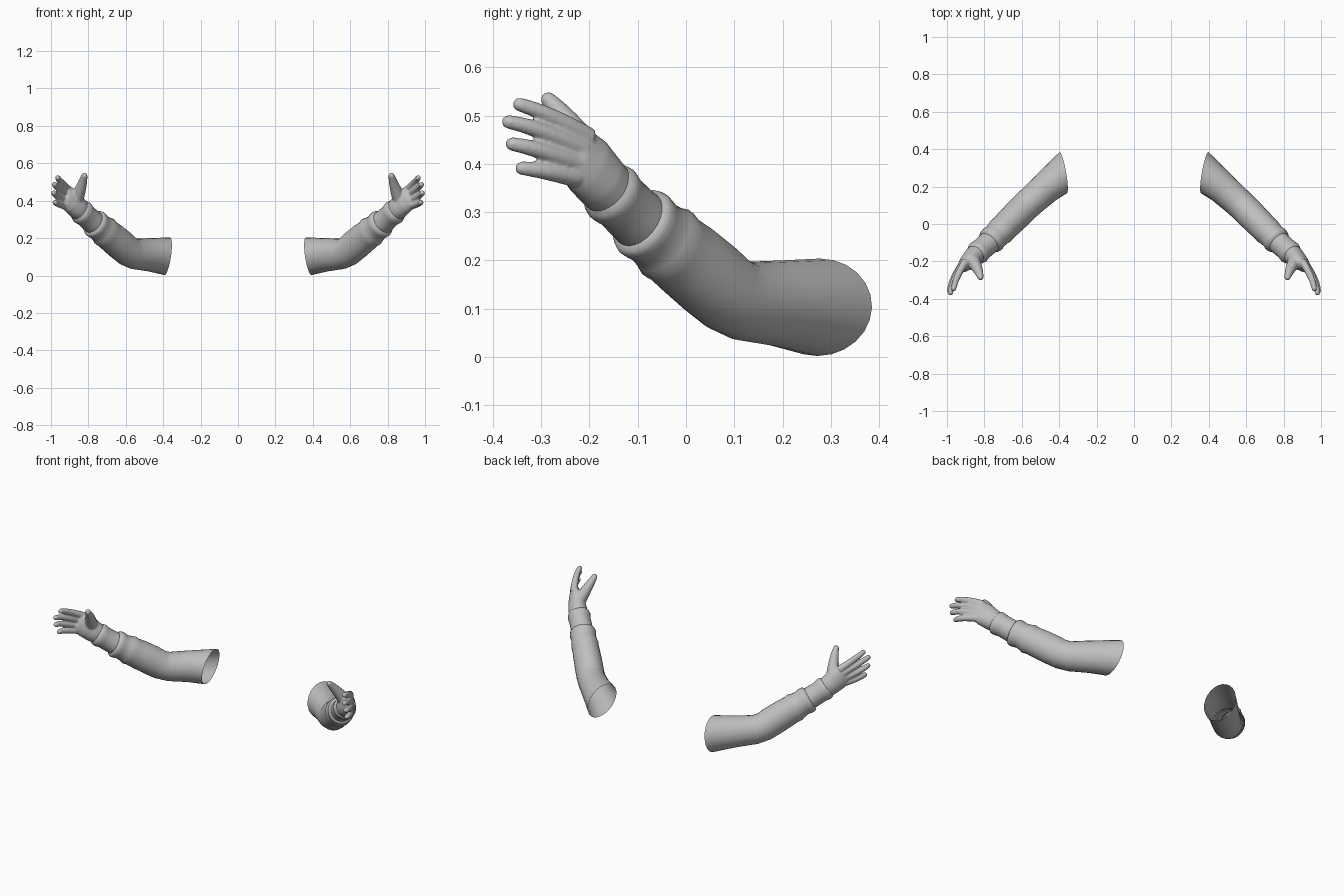
import bpy, bmesh, math
from mathutils import Vector

if "Cube" in bpy.data.objects:
    bpy.data.objects.remove(bpy.data.objects["Cube"])

grey = bpy.data.materials.new("plain_grey")
grey.diffuse_color = (0.52, 0.52, 0.52, 1)
grey.use_nodes = True
grey.node_tree.nodes["Principled BSDF"].inputs["Base Color"].default_value = grey.diffuse_color


def add_tube(bm, stations, hint=(0, 0, 1), sides=24, closed=False, first_normal=None):
    """Loft ellipses; each station is (centre, half width sideways, half width along hint)."""
    pts = [Vector(s[0]) for s in stations]
    hint = Vector(hint)
    rings = []
    for i, (_, a, b) in enumerate(stations):
        n = (pts[min(i + 1, len(pts) - 1)] - pts[max(i - 1, 0)]).normalized()
        if i == 0 and first_normal:
            n = Vector(first_normal).normalized()
        up = (hint - n * hint.dot(n)).normalized()
        side = n.cross(up)
        rings.append([bm.verts.new(pts[i] + side * a * math.cos(t) + up * b * math.sin(t))
                      for t in (math.tau * k / sides for k in range(sides))])
    for r, s in zip(rings, rings[1:]):
        for k in range(sides):
            j = (k + 1) % sides
            bm.faces.new((r[k], r[j], s[j], s[k]))
    if closed:
        bm.faces.new(rings[0][::-1])
        bm.faces.new(rings[-1])


def add_digit(bm, base, mid, tip, r0, r1):
    """Curved, tapering finger with a round tip."""
    b, m, t = Vector(base), Vector(mid), Vector(tip)
    ctrl = m * 2 - (b + t) / 2
    st = []
    for i in range(9):
        u = i / 8
        r = r0 + (r1 - r0) * u
        st.append((b * (1 - u) ** 2 + ctrl * 2 * u * (1 - u) + t * u * u, r, r))
    d = (t - ctrl).normalized()
    for deg in (25, 50, 70, 84):
        a = math.radians(deg)
        st.append((t + d * r1 * math.sin(a), r1 * math.cos(a), r1 * math.cos(a)))
    add_tube(bm, st, sides=14, closed=True)


def finish(bm, name, blend=False):
    """Make the object; mirrored across x for the other arm."""
    bmesh.ops.recalc_face_normals(bm, faces=bm.faces)
    me = bpy.data.meshes.new(name)
    bm.to_mesh(me)
    bm.free()
    me.materials.append(grey)
    for p in me.polygons:
        p.use_smooth = True
    ob = bpy.data.objects.new(name, me)
    bpy.context.collection.objects.link(ob)
    if blend:
        rm = ob.modifiers.new("fuse", 'REMESH')
        rm.mode = 'VOXEL'
        rm.voxel_size = 0.0045
        rm.use_smooth_shade = True
        sm = ob.modifiers.new("soften", 'SMOOTH')
        sm.factor = 0.5
        sm.iterations = 6
    mi = ob.modifiers.new("other_arm", 'MIRROR')
    mi.use_axis = (True, False, False)
    return ob


# Sleeve: open at the shoulder, bent at the elbow, folded near the cuff
bm = bmesh.new()
add_tube(bm, [
    ((0.378, 0.275, 0.103), 0.112, 0.102),
    ((0.475, 0.190, 0.111), 0.085, 0.089),
    ((0.555, 0.118, 0.116), 0.080, 0.082),
    ((0.590, 0.085, 0.132), 0.079, 0.082),
    ((0.625, 0.050, 0.162), 0.079, 0.084),
    ((0.670, 0.005, 0.200), 0.077, 0.083),
    ((0.700, -0.025, 0.224), 0.075, 0.080),
    ((0.713, -0.038, 0.235), 0.077, 0.084),
    ((0.724, -0.049, 0.244), 0.073, 0.077),
    ((0.741, -0.066, 0.258), 0.070, 0.072),
    ((0.752, -0.077, 0.267), 0.073, 0.076),
    ((0.762, -0.087, 0.275), 0.074, 0.078),
    ((0.770, -0.095, 0.282), 0.070, 0.074),
    ((0.774, -0.099, 0.285), 0.060, 0.062),
], first_normal=(1, -0.18, 0.15))
finish(bm, "sleeve")

# Glove cuff with a rolled rim at the wrist
bm = bmesh.new()
add_tube(bm, [
    ((0.765, -0.090, 0.278), 0.062, 0.063),
    ((0.790, -0.113, 0.299), 0.061, 0.062),
    ((0.815, -0.135, 0.321), 0.060, 0.061),
    ((0.825, -0.145, 0.330), 0.063, 0.065),
    ((0.834, -0.153, 0.338), 0.064, 0.067),
    ((0.842, -0.160, 0.345), 0.061, 0.064),
    ((0.848, -0.165, 0.350), 0.054, 0.056),
])
finish(bm, "glove_cuff")

# Hand: palm, four fingers and thumb fused together
bm = bmesh.new()
add_tube(bm, [
    ((0.832, -0.150, 0.336), 0.053, 0.056),
    ((0.862, -0.178, 0.366), 0.052, 0.062),
    ((0.888, -0.203, 0.396), 0.044, 0.067),
    ((0.912, -0.226, 0.419), 0.032, 0.062),
    ((0.924, -0.240, 0.428), 0.020, 0.052),
], hint=(-0.25, 0.25, 0.85), closed=True)
for base, mid, tip in (
    ((0.900, -0.198, 0.453), (0.944, -0.280, 0.498), (0.964, -0.345, 0.523)),
    ((0.914, -0.212, 0.430), (0.961, -0.300, 0.468), (0.981, -0.368, 0.487)),
    ((0.922, -0.222, 0.400), (0.968, -0.300, 0.427), (0.985, -0.360, 0.441)),
    ((0.924, -0.228, 0.372), (0.964, -0.293, 0.385), (0.977, -0.340, 0.391)),
):
    add_digit(bm, base, mid, tip, 0.021, 0.0145)
add_digit(bm, (0.868, -0.185, 0.395), (0.838, -0.238, 0.475), (0.821, -0.285, 0.533), 0.040, 0.0165)
finish(bm, "hand", blend=True)
